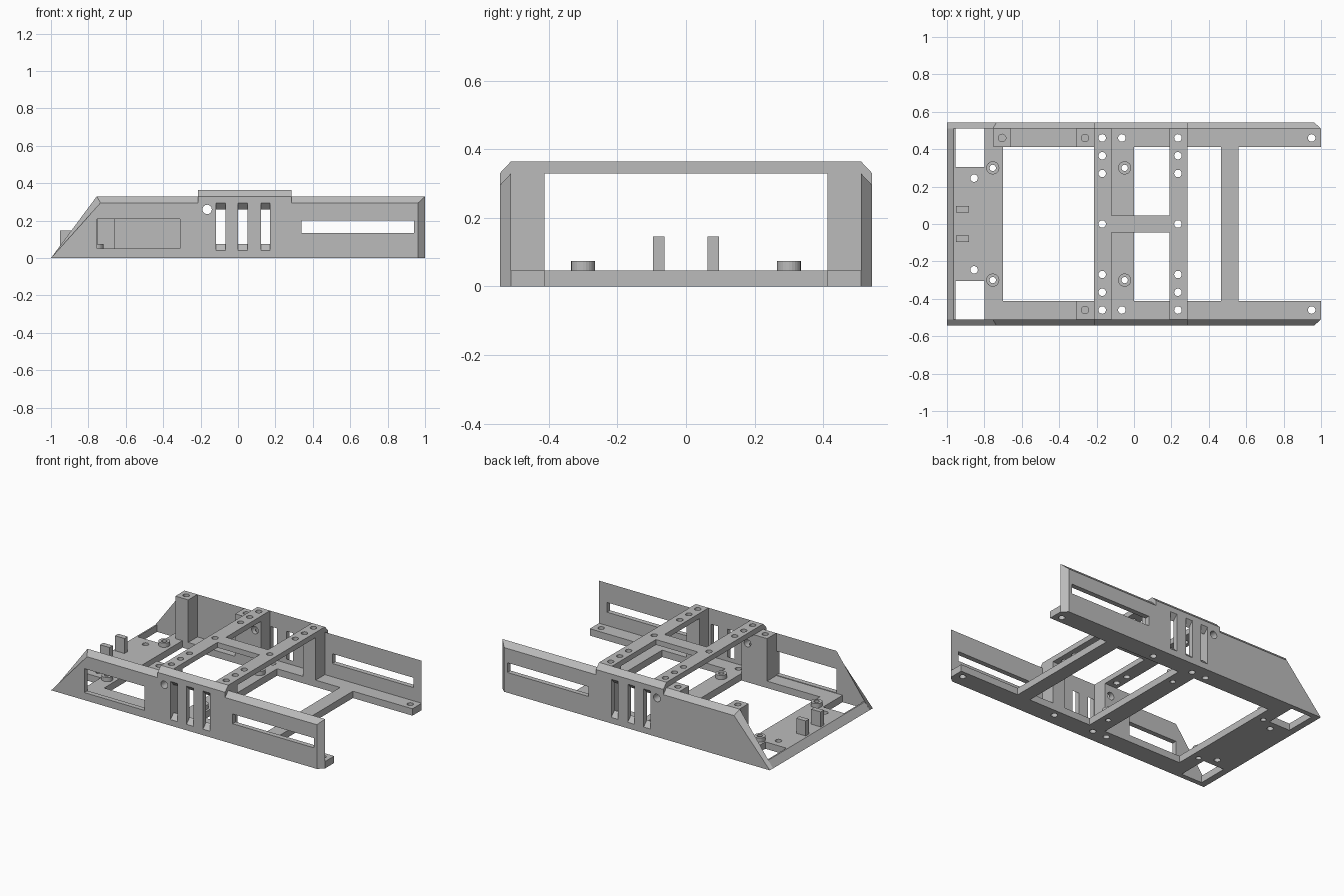
import bpy, bmesh
from math import cos, sin, pi

cube = bpy.data.objects.get("Cube")
if cube:
    bpy.data.objects.remove(cube, do_unlink=True)

GREY = (0.5, 0.5, 0.5, 1)
mat = bpy.data.materials.new("plain grey")
mat.use_nodes = True
mat.diffuse_color = GREY
mat.node_tree.nodes["Principled BSDF"].inputs["Base Color"].default_value = GREY

FLOOR, WALL_TOP, BRIDGE_TOP = 0.046, 0.33, 0.365
INNER, OUTER, RAIL = 0.51, 0.543, 0.413
SIDES = {"right": -1, "left": 1}


def loft(bm, ring_a, ring_b):
    """Closed solid between two matching rings of points."""
    a = [bm.verts.new(p) for p in ring_a]
    b = [bm.verts.new(p) for p in ring_b]
    n = len(a)
    faces = [bm.faces.new(a), bm.faces.new(b)]
    for i in range(n):
        j = (i + 1) % n
        faces.append(bm.faces.new((a[i], a[j], b[j], b[i])))
    bmesh.ops.recalc_face_normals(bm, faces=faces)


def box(bm, x0, x1, y0, y1, z0, z1):
    ring = [(x0, y0), (x1, y0), (x1, y1), (x0, y1)]
    loft(bm, [(x, y, z0) for x, y in ring], [(x, y, z1) for x, y in ring])


def rod(bm, x, y, r, z0, z1, n=24):
    ring = [(x + r * cos(2 * pi * i / n), y + r * sin(2 * pi * i / n)) for i in range(n)]
    loft(bm, [(u, v, z0) for u, v in ring], [(u, v, z1) for u, v in ring])


def finish(name, bm, cutters=()):
    """Turn a bmesh into an object and cut its openings."""
    mesh = bpy.data.meshes.new(name)
    bm.to_mesh(mesh)
    bm.free()
    mesh.materials.append(mat)
    ob = bpy.data.objects.new(name, mesh)
    bpy.context.collection.objects.link(ob)
    for cutter in cutters:
        mod = ob.modifiers.new("cut", 'BOOLEAN')
        mod.operation, mod.solver, mod.object = 'DIFFERENCE', 'EXACT', cutter
    if cutters:
        bpy.context.view_layer.update()
        deps = bpy.context.evaluated_depsgraph_get()
        baked = bpy.data.meshes.new_from_object(ob.evaluated_get(deps))
        ob.modifiers.clear()
        ob.data = baked
    return ob


def box_part(name, *dims, cutters=()):
    bm = bmesh.new()
    box(bm, *dims)
    return finish(name, bm, cutters)


# Vertical screw holes and the two floor windows
bm = bmesh.new()
for s in SIDES.values():
    for x in (-0.17, 0.235):
        for y in (0.46, 0.365, 0.27):
            rod(bm, x, s * y, 0.02, -0.1, 0.5)
    for x in (-0.065, 0.95):
        rod(bm, x, s * 0.46, 0.02, -0.1, 0.5)
    for x in (-0.755, -0.05):
        rod(bm, x, s * 0.3, 0.017, -0.1, 0.5)
    rod(bm, -0.855, s * 0.245, 0.02, -0.1, 0.5)
    rod(bm, -0.262, s * 0.46, 0.02, 0.2, 0.5)
    y0, y1 = sorted((s * 0.305, s * 0.53))
    box(bm, -0.955, -0.8, y0, y1, -0.1, 0.15)
for x in (-0.17, 0.235):
    rod(bm, x, 0, 0.02, -0.1, 0.5)
rod(bm, -0.705, 0.46, 0.02, 0.2, 0.5)
drills = finish("drill_cutter", bm)

# Cross bolt hole through both walls and the columns behind them
bm = bmesh.new()
ring = [(-0.165 + 0.025 * cos(i * pi / 12), 0.26 + 0.025 * sin(i * pi / 12)) for i in range(24)]
loft(bm, [(x, -0.7, z) for x, z in ring], [(x, 0.7, z) for x, z in ring])
bolt = finish("bolt_cutter", bm)

# Long slots, tapered vents and the single window in the walls
bm = bmesh.new()
for s in SIDES.values():
    y0, y1 = sorted((s * 0.45, s * 0.6))
    box(bm, 0.34, 0.94, y0, y1, 0.135, 0.2)
    for x in (-0.118, 0, 0.122):
        rings = []
        for y, lo, hi in ((0.49, 0.096, 0.239), (0.563, 0.019, 0.316)):
            rings.append([(x, s * y, lo), (x + 0.05, s * y, lo),
                          (x + 0.05, s * y, hi), (x, s * y, hi)])
        loft(bm, *rings)
box(bm, -0.755, -0.31, -0.6, -0.45, 0.05, 0.21)
openings = finish("opening_cutter", bm)

# Side walls with bevelled top, sloped end and bevelled rear corner
inner = [(-1, 0), (-0.755, WALL_TOP), (-0.213, WALL_TOP), (-0.213, BRIDGE_TOP),
         (0.285, BRIDGE_TOP), (0.285, WALL_TOP), (1, WALL_TOP), (1, 0)]
outer = [(-1, 0), (-0.735, 0.295), (-0.213, 0.295), (-0.213, WALL_TOP),
         (0.285, WALL_TOP), (0.285, 0.295), (0.963, 0.295), (0.963, 0)]
for side, s in SIDES.items():
    bm = bmesh.new()
    loft(bm, [(x, s * INNER, z) for x, z in inner], [(x, s * OUTER, z) for x, z in outer])
    finish(side + "_wall", bm, (openings, bolt))

# End plate with its sloped lip
bm = bmesh.new()
lip = [(-1, 0), (-0.7, 0), (-0.7, FLOOR), (-0.965, FLOOR)]
loft(bm, [(x, -INNER, z) for x, z in lip], [(x, INNER, z) for x, z in lip])
finish("end_plate", bm, (drills,))

# Floor rails, columns, standoffs and upright tabs
for side, s in SIDES.items():
    y0, y1 = sorted((s * RAIL, s * INNER))
    box_part(side + "_rail", -0.7, 1, y0, y1, 0, FLOOR, cutters=(drills,))
    box_part(side + "_bolt_column", -0.213, -0.12, y0, y1, FLOOR, WALL_TOP, cutters=(drills, bolt))
    box_part(side + "_rear_column", 0.19, 0.285, y0, y1, FLOOR, WALL_TOP, cutters=(drills,))
    box_part(side + "_screw_post", -0.31, -0.213, y0, y1, FLOOR, WALL_TOP, cutters=(drills,))
    for label, x in (("end", -0.755), ("middle", -0.05)):
        bm = bmesh.new()
        rod(bm, x, s * 0.3, 0.035, FLOOR, 0.074)
        finish(f"{side}_{label}_standoff", bm, (drills,))
    t0, t1 = sorted((s * 0.062, s * 0.096))
    box_part(side + "_tab", -0.952, -0.882, t0, t1, FLOOR, 0.146)
box_part("corner_post", -0.752, -0.657, RAIL, INNER, FLOOR, WALL_TOP, cutters=(drills,))

# Floor cross bars
box_part("middle_floor_bar", -0.12, 0, -RAIL, RAIL, 0, FLOOR, cutters=(drills,))
box_part("rear_floor_bar", 0.465, 0.56, -RAIL, RAIL, 0, FLOOR)

# Upper bridge
for name, x0, x1 in (("front_bridge_bar", -0.213, -0.12), ("rear_bridge_bar", 0.19, 0.285)):
    box_part(name, x0, x1, -INNER, INNER, WALL_TOP, BRIDGE_TOP, cutters=(drills,))
box_part("bridge_link", -0.12, 0.19, -0.045, 0.045, WALL_TOP, BRIDGE_TOP)

# Remove the spent cutters
for cutter in (drills, bolt, openings):
    bpy.data.objects.remove(cutter, do_unlink=True)
